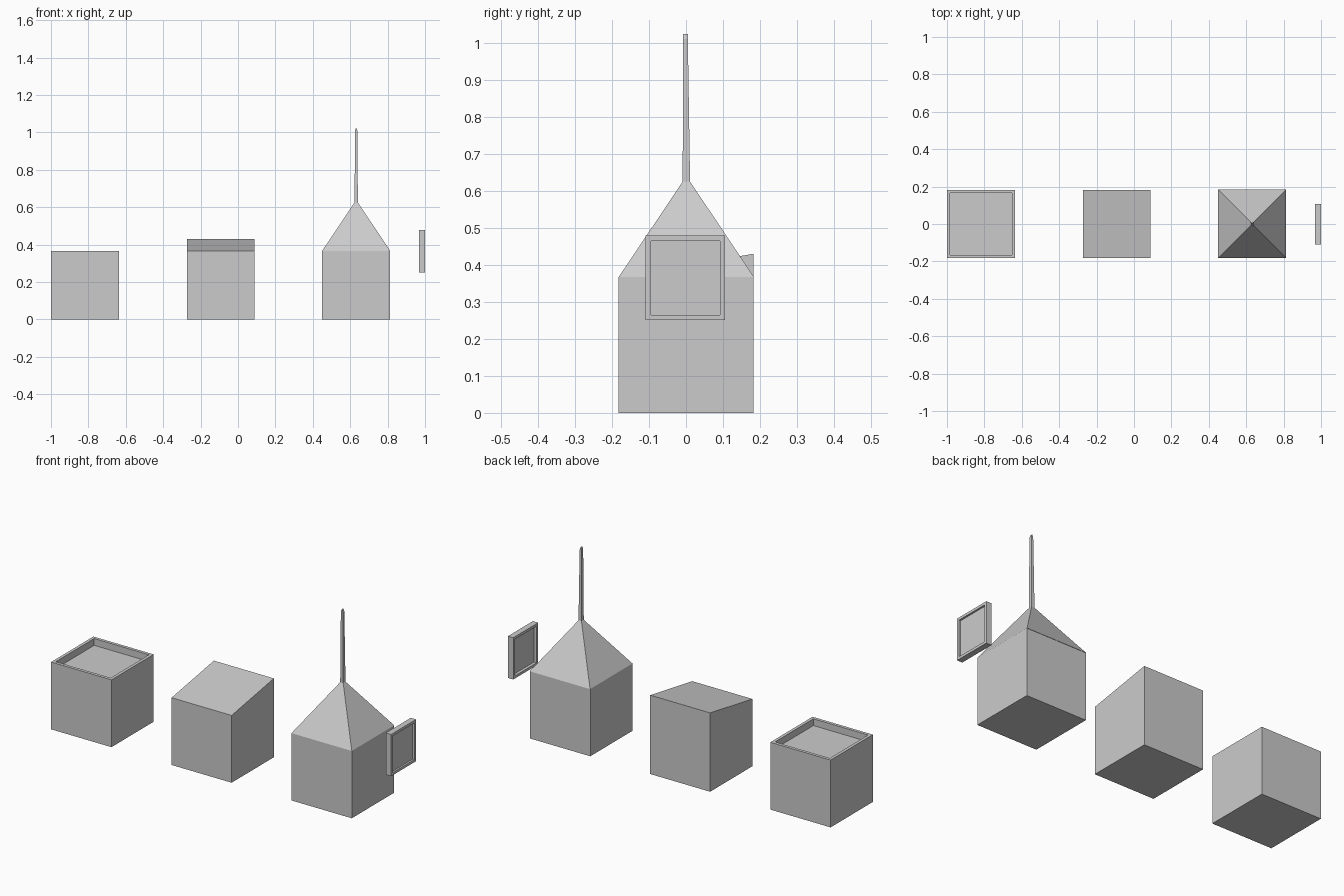
import bpy, bmesh
from mathutils import Vector

if "Cube" in bpy.data.objects:
    bpy.data.objects.remove(bpy.data.objects["Cube"])


def finish(bm, name):
    bmesh.ops.recalc_face_normals(bm, faces=bm.faces)
    mesh = bpy.data.meshes.new(name)
    bm.to_mesh(mesh)
    bm.free()
    obj = bpy.data.objects.new(name, mesh)
    bpy.context.collection.objects.link(obj)
    return obj


def box(lo, hi):
    bm = bmesh.new()
    bmesh.ops.create_cube(bm, size=1)
    lo, hi = Vector(lo), Vector(hi)
    for v in bm.verts:
        v.co = (lo + hi) / 2 + v.co * (hi - lo)
    return bm


def face_toward(bm, axis):
    bm.normal_update()
    return max(bm.faces, key=lambda f: f.normal.dot(Vector(axis)) + f.calc_center_median().dot(Vector(axis)))


def recess(bm, axis, rim, depth):
    # inset one side, then sink the inner face straight in
    face = face_toward(bm, axis)
    bmesh.ops.inset_region(bm, faces=[face], thickness=rim)
    inner = bmesh.ops.extrude_face_region(bm, geom=[face])["geom"]
    bmesh.ops.delete(bm, geom=[face], context="FACES_ONLY")
    verts = [g for g in inner if isinstance(g, bmesh.types.BMVert)]
    bmesh.ops.translate(bm, verts=verts, vec=-Vector(axis) * depth)


S, H = 0.182, 0.367

# flat-roofed block with parapet
bm = box((-1, -S, 0), (-0.636, S, H))
recess(bm, (0, 0, 1), 0.024, 0.037)
finish(bm, "flat_roof_block")

# block with single-slope roof, high at the back
bm = box((-0.273, -S, 0), (0.089, S, H))
for v in bm.verts:
    if v.co.z > 0.1 and v.co.y > 0:
        v.co.z = 0.43
finish(bm, "shed_roof_block")

# tower body
CX = 0.632
finish(box((CX - S, -S, 0), (CX + S, S, H)), "tower_body")

# pyramid roof rising into a thin spire with a ridged tip
bm = bmesh.new()
rings = []
for hx, y0, y1, z in ((0.182, -0.182, 0.184, H), (0.009, -0.009, 0.011, 0.625),
                      (0.006, -0.008, 0.005, 1.01), (0.001, -0.008, 0.005, 1.024)):
    rings.append([bm.verts.new((CX + sx * hx, y, z))
                  for sx, y in ((-1, y0), (1, y0), (1, y1), (-1, y1))])
for a, b in zip(rings, rings[1:]):
    for i in range(4):
        j = (i + 1) % 4
        bm.faces.new((a[i], a[j], b[j], b[i]))
bm.faces.new(rings[0])
bm.faces.new(rings[-1])
finish(bm, "tower_spire_roof")

# window panel, recessed on both sides
bm = box((0.968, -0.109, 0.251), (1, 0.106, 0.479))
recess(bm, (1, 0, 0), 0.02, 0.01)
recess(bm, (-1, 0, 0), 0.02, 0.016)
finish(bm, "window_panel")
